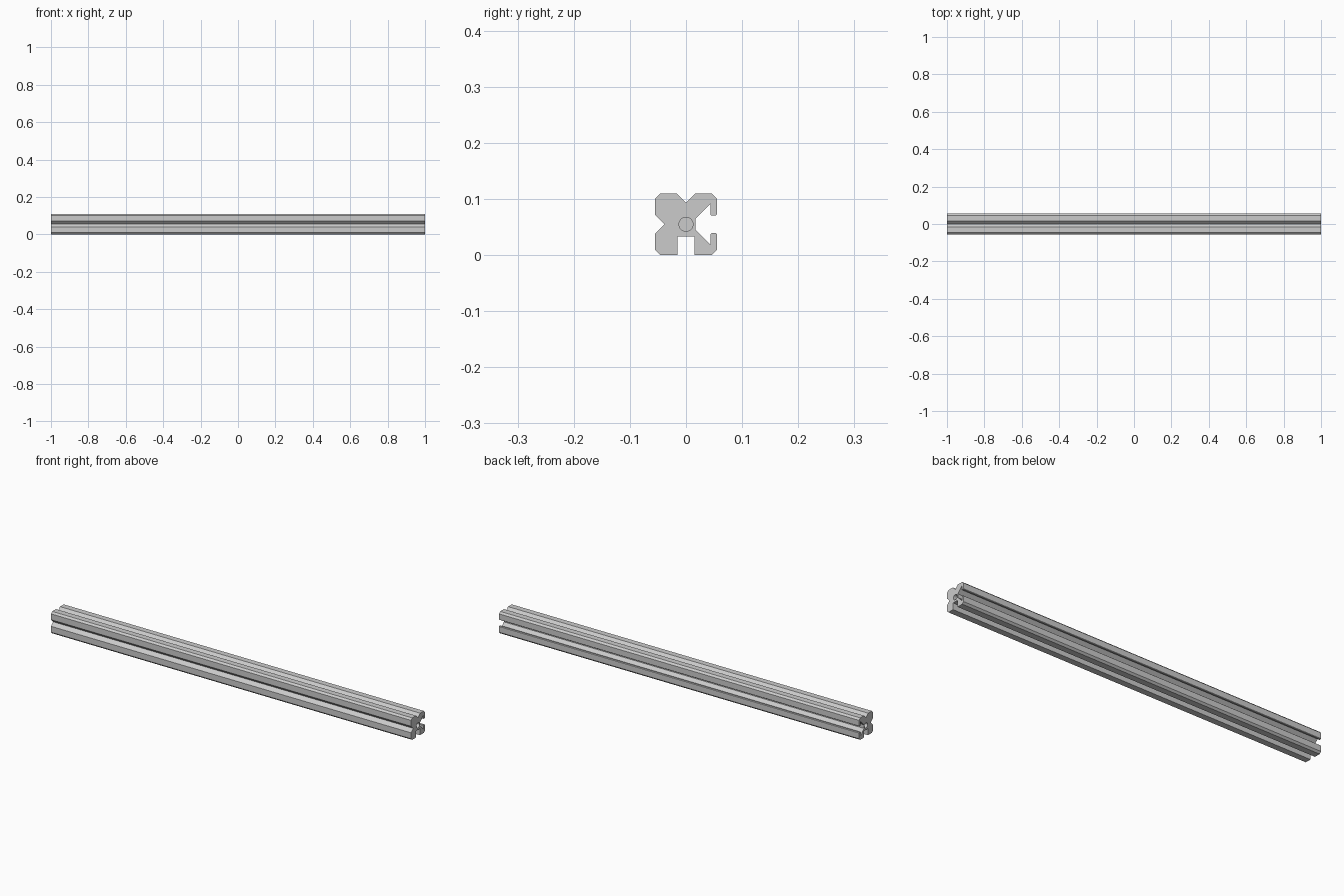
import bpy, bmesh, math

if "Cube" in bpy.data.objects:
    bpy.data.objects.remove(bpy.data.objects["Cube"])

H = 0.055      # half of the square section
C = 0.009      # corner chamfer
V = 0.0165     # half width and depth of the V grooves
L = 1.0        # half length
HOLE_R, HOLE_DEPTH = 0.0125, 0.06

# upper half of the T-slot on the +y side, from lip outer face to slot floor
half_slot = [(H, H - C), (H, 0.0175), (H - 0.002, 0.0155), (0.0455, 0.0155),
             (0.0435, 0.0175), (0.0435, 0.036), (0.0165, 0.009)]
slot = half_slot + [(y, -z) for y, z in reversed(half_slot)]

# cross-section (y, z) around the centre: T-slot, square slot, two V grooves
profile = slot + [
    (H - C, -H), (0.015, -H), (0.015, -0.022), (-0.015, -0.022), (-0.015, -H),
    (-H + C, -H), (-H, -H + C), (-H, -V), (-H + V, 0), (-H, V),
    (-H, H - C), (-H + C, H), (-V, H), (0, H - V), (V, H), (H - C, H)]
circle = [(HOLE_R * math.cos(math.tau * i / 32), HOLE_R * math.sin(math.tau * i / 32))
          for i in range(32)]

bm = bmesh.new()


def ring(points, x):
    """Closed loop of vertices and edges at one x position."""
    vs = [bm.verts.new((x, y, z + H)) for y, z in points]
    es = [bm.edges.new((vs[i], vs[(i + 1) % len(vs)])) for i in range(len(vs))]
    return vs, es


def bridge(a, b):
    n = len(a)
    for i in range(n):
        bm.faces.new((a[i], a[(i + 1) % n], b[(i + 1) % n], b[i]))


# end faces, each with a blind centre bore
ends = []
for s in (-1, 1):
    outer, outer_edges = ring(profile, s * L)
    rim, rim_edges = ring(circle, s * L)
    bmesh.ops.triangle_fill(bm, use_beauty=True, use_dissolve=False,
                            edges=outer_edges + rim_edges, normal=(s, 0, 0))
    floor, _ = ring(circle, s * (L - HOLE_DEPTH))
    bridge(rim, floor)
    bm.faces.new(floor)
    ends.append(outer)

# long walls of the rail
bridge(ends[0], ends[1])
bmesh.ops.recalc_face_normals(bm, faces=bm.faces[:])

mesh = bpy.data.meshes.new("slotted_rail")
bm.to_mesh(mesh)
bm.free()
rail = bpy.data.objects.new("slotted_rail", mesh)
bpy.context.collection.objects.link(rail)

grey = bpy.data.materials.new("aluminium grey")
grey.diffuse_color = (0.6, 0.6, 0.6, 1)
grey.use_nodes = True
grey.node_tree.nodes["Principled BSDF"].inputs["Base Color"].default_value = grey.diffuse_color
mesh.materials.append(grey)
